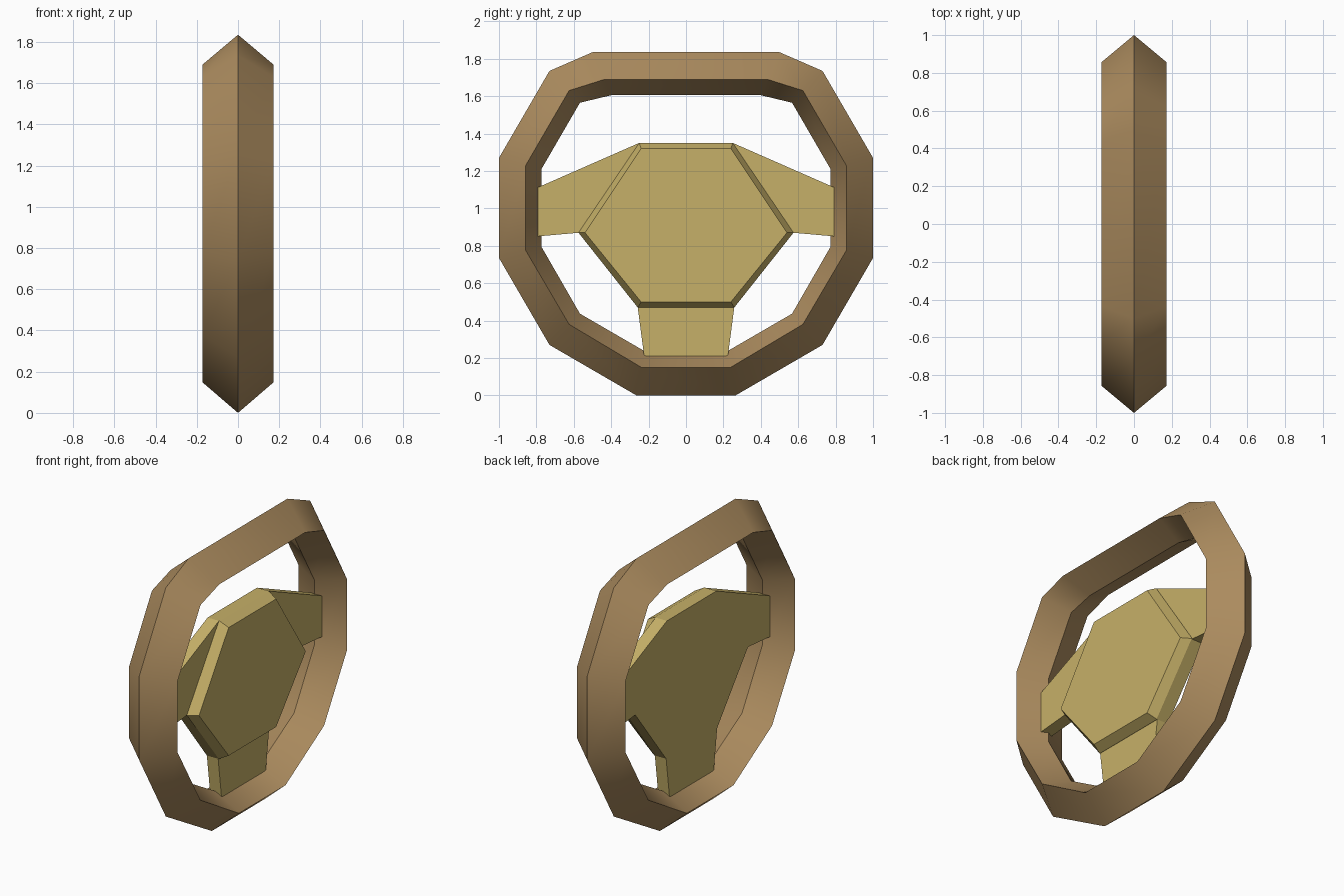
import bpy, bmesh, math

if "Cube" in bpy.data.objects:
    bpy.data.objects.remove(bpy.data.objects["Cube"])


def material(name, rgb):
    m = bpy.data.materials.new(name)
    m.diffuse_color = (*rgb, 1.0)
    m.use_nodes = True
    m.node_tree.nodes["Principled BSDF"].inputs["Base Color"].default_value = m.diffuse_color
    return m


def mirrored(half):
    """Right half profile (y, z), top to bottom -> closed loop."""
    return half + [(-y, z) for y, z in reversed(half)]


def loft(name, rings, mat, closed=False):
    """Bridge a list of (x, loop) rings; cap the ends unless closed."""
    bm = bmesh.new()
    loops = [[bm.verts.new((x, y, z)) for y, z in loop] for x, loop in rings]
    pairs = list(zip(loops, loops[1:]))
    if closed:
        pairs.append((loops[-1], loops[0]))
    else:
        bm.faces.new(loops[0])
        bm.faces.new(loops[-1])
    for a, b in pairs:
        n = len(a)
        for i in range(n):
            j = (i + 1) % n
            bm.faces.new((a[i], a[j], b[j], b[i]))
    bmesh.ops.recalc_face_normals(bm, faces=bm.faces)
    me = bpy.data.meshes.new(name)
    bm.to_mesh(me)
    bm.free()
    me.materials.append(mat)
    ob = bpy.data.objects.new(name, me)
    bpy.context.collection.objects.link(ob)
    return ob


brown = material("rim brown", (0.413, 0.262, 0.114))
sand = material("hub sand", (0.565, 0.434, 0.138))

# Rim: diamond cross-section swept round a flat-topped twelve-sided loop
outer = mirrored([(0.5, 1.835), (0.73, 1.735), (1.0, 1.27),
                  (1.0, 0.735), (0.73, 0.27), (0.265, 0.0)])
side = mirrored([(0.435, 1.69), (0.625, 1.63), (0.857, 1.23),
                 (0.857, 0.775), (0.625, 0.38), (0.235, 0.148)])
inner = mirrored([(0.4, 1.605), (0.567, 1.565), (0.773, 1.21),
                  (0.773, 0.795), (0.567, 0.437), (0.21, 0.23)])
rim = loft("rim", [(0, outer), (0.172, side), (0, inner), (-0.172, side)],
           brown, closed=True)
bpy.context.view_layer.objects.active = rim
rim.select_set(True)
bpy.ops.object.shade_smooth_by_angle(angle=math.radians(42))

# Spokes: one flat plate with two side arms and a lower arm
plate = mirrored([(0.25, 1.35), (0.82, 1.10), (0.82, 0.848),
                  (0.57, 0.87), (0.258, 0.47), (0.22, 0.18)])
loft("spokes", [(-0.04, plate), (0.04, plate)], sand)

# Hub pad: raised hexagon with chamfered border
base = mirrored([(0.25, 1.35), (0.575, 0.87), (0.258, 0.47)])
top = mirrored([(0.24, 1.32), (0.54, 0.87), (0.24, 0.5)])
loft("hub_pad", [(0.039, base), (0.045, base), (0.102, top)], sand)
